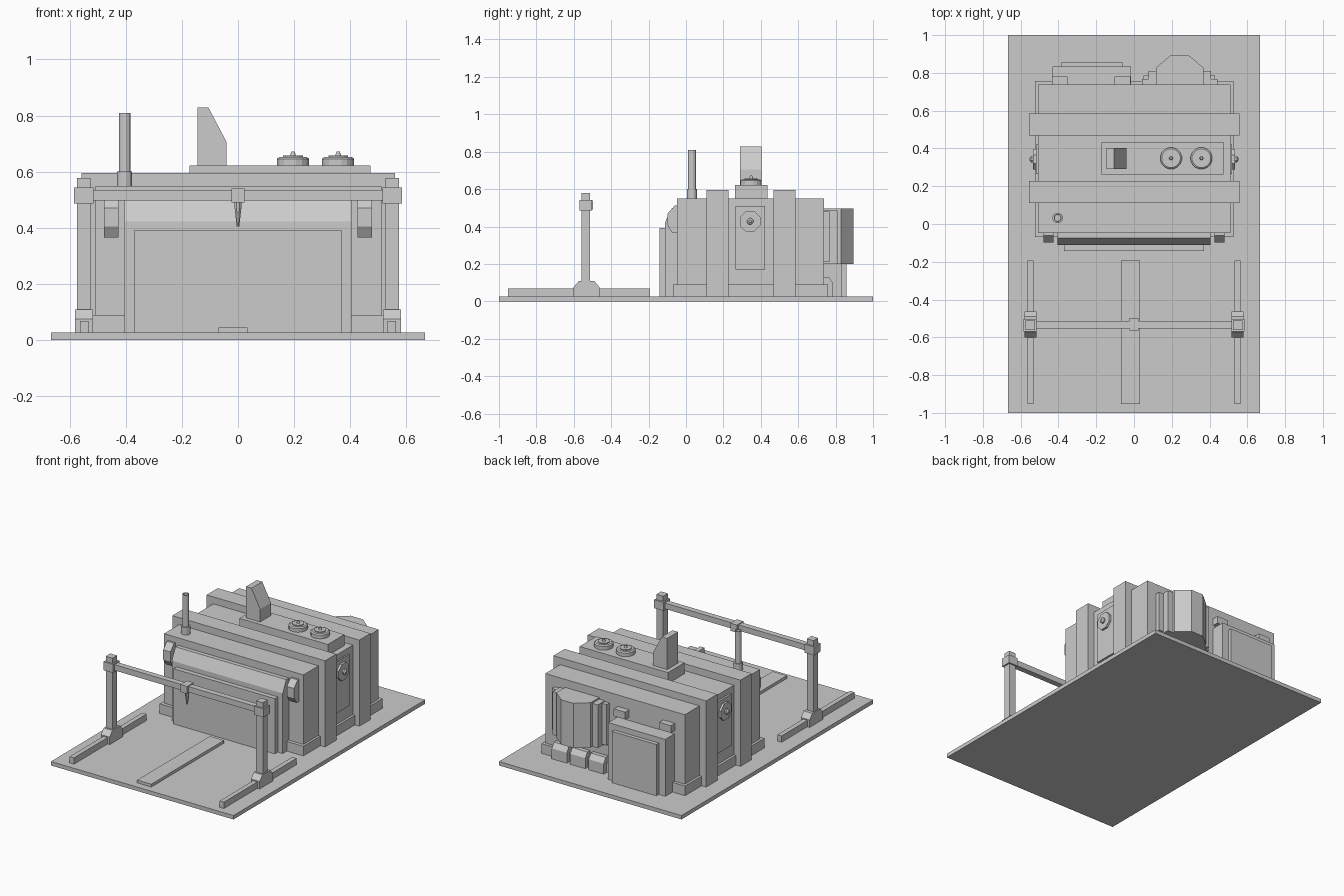
import bpy, bmesh, math
from mathutils import Vector

G = 0.026  # top of the ground plate


def finish(name, bm):
    bmesh.ops.recalc_face_normals(bm, faces=bm.faces)
    me = bpy.data.meshes.new(name)
    bm.to_mesh(me)
    bm.free()
    ob = bpy.data.objects.new(name, me)
    bpy.context.collection.objects.link(ob)
    return ob


def prism(name, pts, axis, a, b):
    """Extrude a 2D outline along an axis; outline is (y,z), (x,z) or (x,y)."""
    def place(p, t):
        c = list(p)
        c.insert("xyz".index(axis), t)
        return Vector(c)
    bm = bmesh.new()
    lo = [bm.verts.new(place(p, a)) for p in pts]
    hi = [bm.verts.new(place(p, b)) for p in pts]
    bm.faces.new(lo)
    bm.faces.new(hi)
    n = len(pts)
    for i in range(n):
        j = (i + 1) % n
        bm.faces.new((lo[i], lo[j], hi[j], hi[i]))
    return finish(name, bm)


def box(name, x0, x1, y0, y1, z0, z1):
    return prism(name, [(x0, y0), (x1, y0), (x1, y1), (x0, y1)], "z", z0, z1)


def turned(name, profile, origin, direction, sides):
    """Stack of rings (radius, height) along a direction, closed at both ends."""
    rot = Vector(direction).to_track_quat("Z", "Y")
    bm = bmesh.new()
    rings = []
    for r, h in profile:
        ring = []
        for i in range(sides):
            t = 2 * math.pi * (i + 0.5) / sides
            p = Vector((r * math.cos(t), r * math.sin(t), h))
            ring.append(bm.verts.new(Vector(origin) + rot @ p))
        rings.append(ring)
    for p, q in zip(rings, rings[1:]):
        for i in range(sides):
            j = (i + 1) % sides
            bm.faces.new((p[i], p[j], q[j], q[i]))
    bm.faces.new(rings[0])
    bm.faces.new(rings[-1])
    return finish(name, bm)


# Ground plate and main housing
box("base_plate", -0.667, 0.667, -1, 1, 0, G)
box("housing", -0.508, 0.511, -0.047, 0.738, G, 0.549)
box("skirt", -0.524, 0.526, -0.069, 0.758, G, 0.09)
for y0, label in ((0.11, "front"), (0.468, "rear")):
    box(label + "_rib", -0.557, 0.559, y0, y0 + 0.117, G, 0.595)

# Roof panel, fin and vents
box("roof_panel", -0.173, 0.473, 0.262, 0.435, 0.54, 0.622)
prism("roof_fin", [(-0.145, 0.62), (-0.041, 0.62), (-0.041, 0.706),
                   (-0.105, 0.828), (-0.145, 0.828)], "y", 0.29, 0.403)
vent = [(0.058, 0), (0.058, 0.024), (0.05, 0.03), (0.036, 0.03), (0.036, 0.036),
        (0.01, 0.036), (0.006, 0.05)]
for i, x in enumerate((0.196, 0.357)):
    turned(f"roof_vent_{i + 1}", vent, (x, 0.348, 0.622), (0, 0, 1), 16)

# Exhaust pipe, open at the top
turned("exhaust_pipe", [(0.028, 0), (0.028, 0.053), (0.021, 0.053), (0.021, 0.262),
                        (0.016, 0.262), (0.016, 0.2)],
       (-0.404, 0.032, 0.547), (0, 0, 1), 12)

# Front shutter and door
prism("shutter_frame", [(-0.04, G), (-0.112, G), (-0.112, 0.423),
                        (-0.075, 0.5), (-0.04, 0.5)], "x", -0.405, 0.405)
box("front_door", -0.37, 0.37, -0.143, -0.11, G, 0.391)

for s, side in ((-1, "left"), (1, "right")):
    # Front lamps
    prism(side + "_lamp", [(-0.045, 0.365), (-0.072, 0.365), (-0.098, 0.405),
                           (-0.098, 0.47), (-0.06, 0.512), (-0.045, 0.512)],
          "x", s * 0.425, s * 0.478)
    # Side panel with dial
    box(side + "_side_panel", *sorted((s * 0.5, s * 0.52)), 0.265, 0.422, 0.17, 0.51)
    turned(side + "_dial", [(0.059, 0), (0.059, 0.016), (0.018, 0.016),
                            (0.018, 0.026), (0.008, 0.034)],
           (s * 0.518, 0.343, 0.428), (s, 0, 0), 8)

    # Gantry rail, carriage, post and collar
    def sbox(name, x0, x1, *rest):
        box(side + name, *sorted((s * x0, s * x1)), *rest)
    sbox("_rail", 0.532, 0.563, -0.952, -0.193, G, 0.068)
    prism(side + "_carriage", [(-0.602, G), (-0.462, G), (-0.462, 0.075),
                               (-0.49, 0.108), (-0.573, 0.108), (-0.602, 0.075)],
          "x", s * 0.516, s * 0.58)
    sbox("_post", 0.525, 0.574, -0.56, -0.512, 0.1, 0.578)
    sbox("_collar", 0.515, 0.584, -0.569, -0.502, 0.487, 0.543)

# Crossbar with nozzle, and centre track
box("crossbar", -0.52, 0.52, -0.552, -0.514, 0.497, 0.535)
box("nozzle_mount", -0.024, 0.024, -0.564, -0.497, 0.49, 0.54)
turned("nozzle", [(0.005, -0.085), (0.013, -0.02), (0.013, 0.01)],
       (0, -0.531, 0.49), (0, 0, 1), 8)
box("centre_track", -0.07, 0.033, -0.952, -0.193, G, 0.045)

# Rear tank with stepped flanges
cx = 0.242
prism("rear_tank", [(cx - 0.125, 0.73), (cx - 0.125, 0.828), (cx - 0.045, 0.895),
                    (cx + 0.045, 0.895), (cx + 0.125, 0.828), (cx + 0.125, 0.73)],
      "z", 0.2, 0.496)
box("tank_flange_inner", cx - 0.165, cx + 0.165, 0.73, 0.81, 0.2, 0.485)
box("tank_flange_outer", cx - 0.2, cx + 0.2, 0.73, 0.768, 0.21, 0.48)

# Chamfered blocks under the tank
for i in range(3):
    x = 0.105 + i * 0.135
    prism(f"rear_block_{i + 1}", [(0.73, G), (0.787, G), (0.787, 0.095),
                                  (0.765, 0.128), (0.73, 0.128)],
          "x", x - 0.055, x + 0.055)

# Rear door and brackets
box("rear_door_frame", -0.432, -0.015, 0.73, 0.833, G, 0.402)
box("rear_door", -0.385, -0.06, 0.83, 0.858, G, 0.365)
for i, x in enumerate((-0.393, -0.06)):
    box(f"rear_bracket_{i + 1}", x - 0.042, x + 0.042, 0.73, 0.78, 0.425, 0.473)
